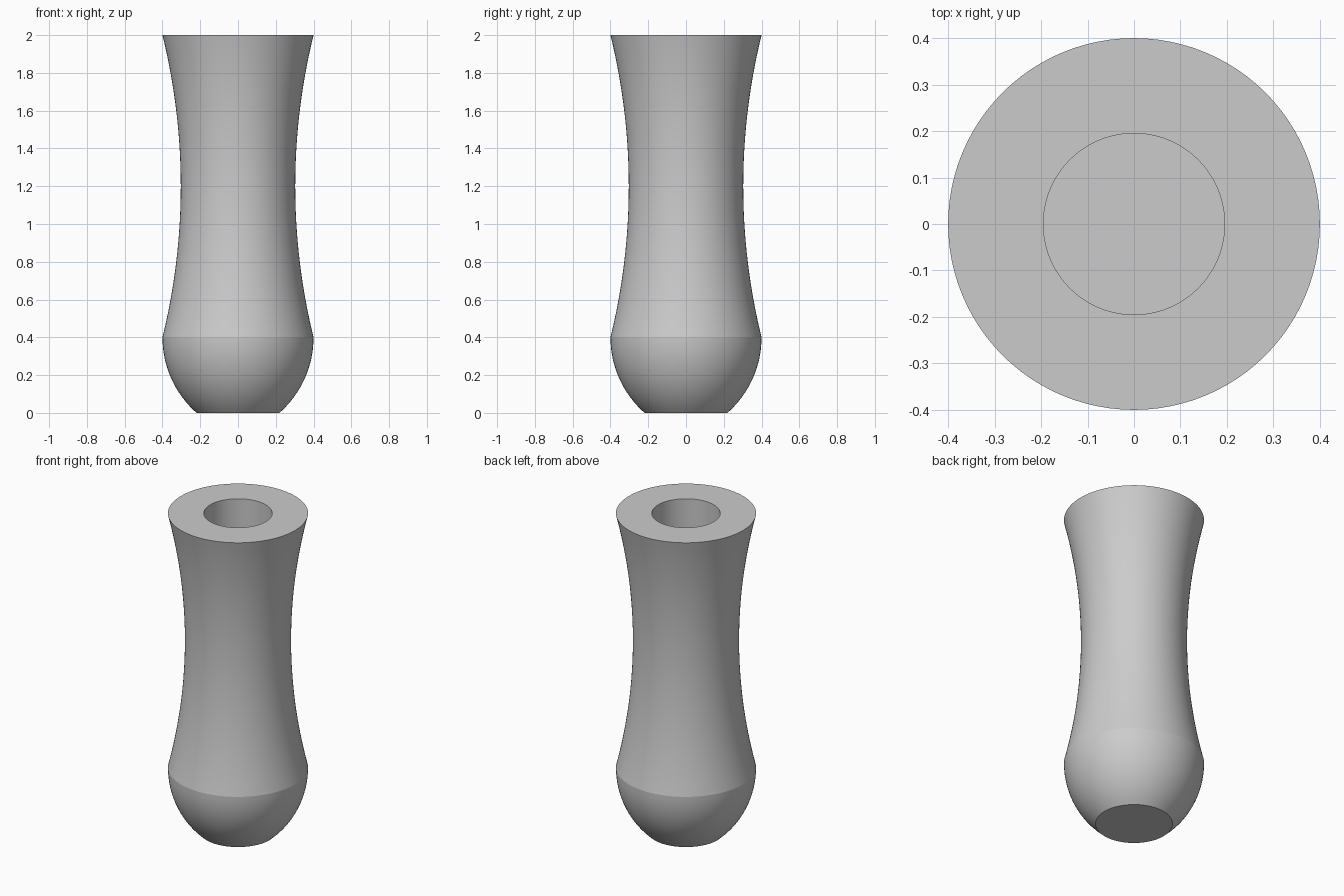
import bpy, bmesh, math

if "Cube" in bpy.data.objects:
    bpy.data.objects.remove(bpy.data.objects["Cube"])

SEGMENTS = 96


def lathe(name, profile):
    """Spin an (r, z) profile around z; r = 0 ends become flat caps."""
    bm = bmesh.new()
    rings = []
    for r, z in profile:
        rings.append([bm.verts.new((r * math.cos(2 * math.pi * i / SEGMENTS),
                                    r * math.sin(2 * math.pi * i / SEGMENTS), z))
                      for i in range(SEGMENTS)])
    for a, b in zip(rings, rings[1:]):
        for i in range(SEGMENTS):
            j = (i + 1) % SEGMENTS
            bm.faces.new((a[i], a[j], b[j], b[i]))
    # flat end discs: underside and bore floor
    bm.faces.new(rings[0][::-1])
    bm.faces.new(rings[-1])
    bmesh.ops.recalc_face_normals(bm, faces=bm.faces)
    mesh = bpy.data.meshes.new(name)
    bm.to_mesh(mesh)
    bm.free()
    obj = bpy.data.objects.new(name, mesh)
    bpy.context.collection.objects.link(obj)
    bpy.context.view_layer.objects.active = obj
    obj.select_set(True)
    bpy.ops.object.shade_smooth_by_angle(angle=math.radians(12))
    return obj


# rounded lower end: arc that is vertical at the widest ring
R1 = 0.534
base = [(0.4 - R1 + math.sqrt(R1**2 - (0.4 - z)**2), z)
        for z in (0.4 * i / 14 for i in range(15))]

# waisted grip: shallow concave arc, narrowest at z = 1.2
WAIST = 0.303
S = 0.4 - WAIST
R2 = (0.8**2 + S**2) / (2 * S)
waist = [(WAIST + R2 - math.sqrt(R2**2 - (z - 1.2)**2), z)
         for z in (0.4 + 1.6 * i / 32 for i in range(1, 33))]

# blind bore from the top
bore = [(0.195, 2.0), (0.195, 0.4)]

lathe("hollow_grip", base + waist + bore)
